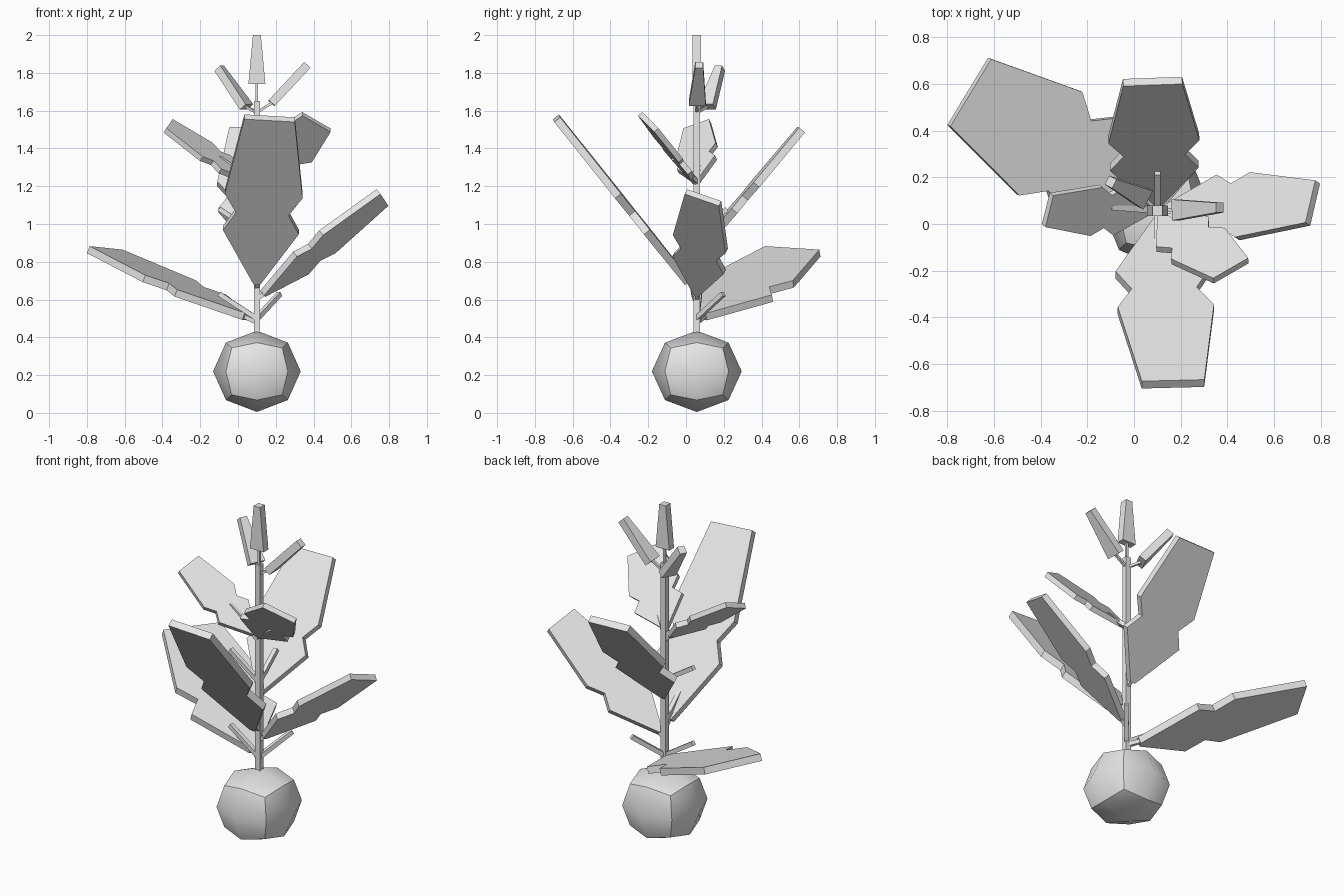
import bpy, bmesh
from mathutils import Vector

cube = bpy.data.objects.get("Cube")
if cube:
    bpy.data.objects.remove(cube, do_unlink=True)

grey = bpy.data.materials.new("plain_grey")
grey.use_nodes = True
grey.diffuse_color = (0.8, 0.8, 0.8, 1)
grey.node_tree.nodes["Principled BSDF"].inputs["Base Color"].default_value = (0.8, 0.8, 0.8, 1)

STEM_X, STEM_Y = 0.1, 0.057


def finish(bm, name):
    bmesh.ops.recalc_face_normals(bm, faces=bm.faces)
    mesh = bpy.data.meshes.new(name)
    bm.to_mesh(mesh)
    bm.free()
    mesh.materials.append(grey)
    obj = bpy.data.objects.new(name, mesh)
    bpy.context.collection.objects.link(obj)
    return obj


def slab(name, base, tip, side, outline, thick):
    """Flat plate from base to tip; outline holds (fraction along, half width)."""
    base, tip, side = Vector(base), Vector(tip), Vector(side)
    along = tip - base
    direction = along.normalized()
    side = (side - direction * side.dot(direction)).normalized()
    normal = direction.cross(side)
    loop = [(v, w) for v, w in outline] + [(v, -w) for v, w in reversed(outline)]
    bm = bmesh.new()
    rings = []
    for k in (-0.5, 0.5):
        rings.append([bm.verts.new(base + along * v + side * w + normal * thick * k)
                      for v, w in loop])
    bm.faces.new(rings[0])
    bm.faces.new(rings[1])
    count = len(loop)
    for i in range(count):
        j = (i + 1) % count
        bm.faces.new((rings[0][i], rings[0][j], rings[1][j], rings[1][i]))
    return finish(bm, name)


def rod(name, start, end, width):
    """Square bar."""
    direction = Vector(end) - Vector(start)
    side = Vector((1, 0, 0)) if abs(direction.x) + abs(direction.y) < 0.01 \
        else Vector((-direction.y, direction.x, 0))
    return slab(name, start, end, side, [(0, width / 2), (1, width / 2)], width)


# Rounded root ball: a cube pushed out to a sphere, creased along the cube edges
bm = bmesh.new()
bmesh.ops.create_cube(bm, size=2)
creases = list(bm.edges)
bmesh.ops.subdivide_edges(bm, edges=bm.edges[:], cuts=1, use_grid_fill=True)
for e in bm.edges:
    mid = (e.verts[0].co + e.verts[1].co) / 2
    e.smooth = sum(abs(c) > 0.99 for c in mid) < 2
for f in bm.faces:
    f.smooth = True
for v in bm.verts:
    n = v.co.normalized()
    v.co = Vector((STEM_X + n.x * 0.232, STEM_Y + n.y * 0.238, 0.22 + n.z * 0.215))
finish(bm, "root_ball")

# Main stem
rod("stem", (STEM_X, STEM_Y, 0.42), (STEM_X, STEM_Y, 1.65), 0.032)

# Leaves: name, base, tip, side direction, width scale, thickness
LEAF = [(0, 0.015), (0.32, 0.18), (0.43, 0.125), (0.54, 0.185), (1, 0.12)]
leaves = [
    ("front_leaf", (0.1, 0.01, 0.69), (0.167, -0.685, 1.56), (1, 0.02, -0.05), 1.0, 0.04),
    ("back_leaf", (0.09, 0.08, 0.87), (0.08, 0.61, 1.5), (1, 0.05, 0), 1.28, 0.04),
    ("left_leaf", (0.13, 0.06, 0.63), (0.765, 0.09, 1.14), (0.045, 0.18, -0.06), 1.0, 0.035),
    ("low_leaf", (0.04, 0.09, 0.51), (-0.705, 0.565, 0.855), (0.18, 0.29, -0.02), 1.48, 0.04),
    ("right_leaf", (0.07, 0.057, 1.22), (-0.37, 0.06, 1.52), (0.02, 0.14, 0.06), 1.15, 0.03),
    ("upper_front_leaf", (0.11, 0.03, 1.24), (0.415, -0.2, 1.54), (0.15, 0.09, -0.09), 1.65, 0.03),
]
for name, base, tip, side, scale, thick in leaves:
    length = (Vector(tip) - Vector(base)).length
    outline = [(v, w * length * scale) for v, w in LEAF]
    slab(name, base, tip, side, outline, thick)
    lean = Vector(base) + (Vector(tip) - Vector(base)) * 0.08
    rod(name + "_stalk", (STEM_X, STEM_Y, base[2] - 0.03), lean, 0.022)

# Bare side twigs: offset from the stem and starting height
twigs = [
    (0, 0.16, 0.95), (-0.2, 0.015, 1.22), (-0.2, 0.015, 0.95), (-0.2, 0.015, 0.5),
    (0.16, -0.12, 1.22), (0, -0.15, 0.7), (0.12, 0.14, 0.5),
]
for i, (dx, dy, z) in enumerate(twigs):
    rod(f"twig_{i + 1}", (STEM_X, STEM_Y, z), (STEM_X + dx, STEM_Y + dy, z + 0.13), 0.025)

# Tapered buds at the top, each on a thin stalk
BUD = [(0, 0.045), (1, 0.021)]
buds = [
    ("top_bud", (0.1, 0.057, 1.74), (0.1, 0.057, 2.0), (1, 0, 0)),
    ("left_bud", (0.178, 0.06, 1.64), (0.367, 0.07, 1.842), (0, 1, 0)),
    ("right_bud", (0.045, 0.11, 1.62), (-0.1, 0.18, 1.825), (0.46, 0.89, 0)),
]
for name, base, tip, side in buds:
    slab(name, base, tip, side, BUD, 0.045)
    rod(name + "_stalk", (STEM_X, STEM_Y, 1.59), base, 0.014)
